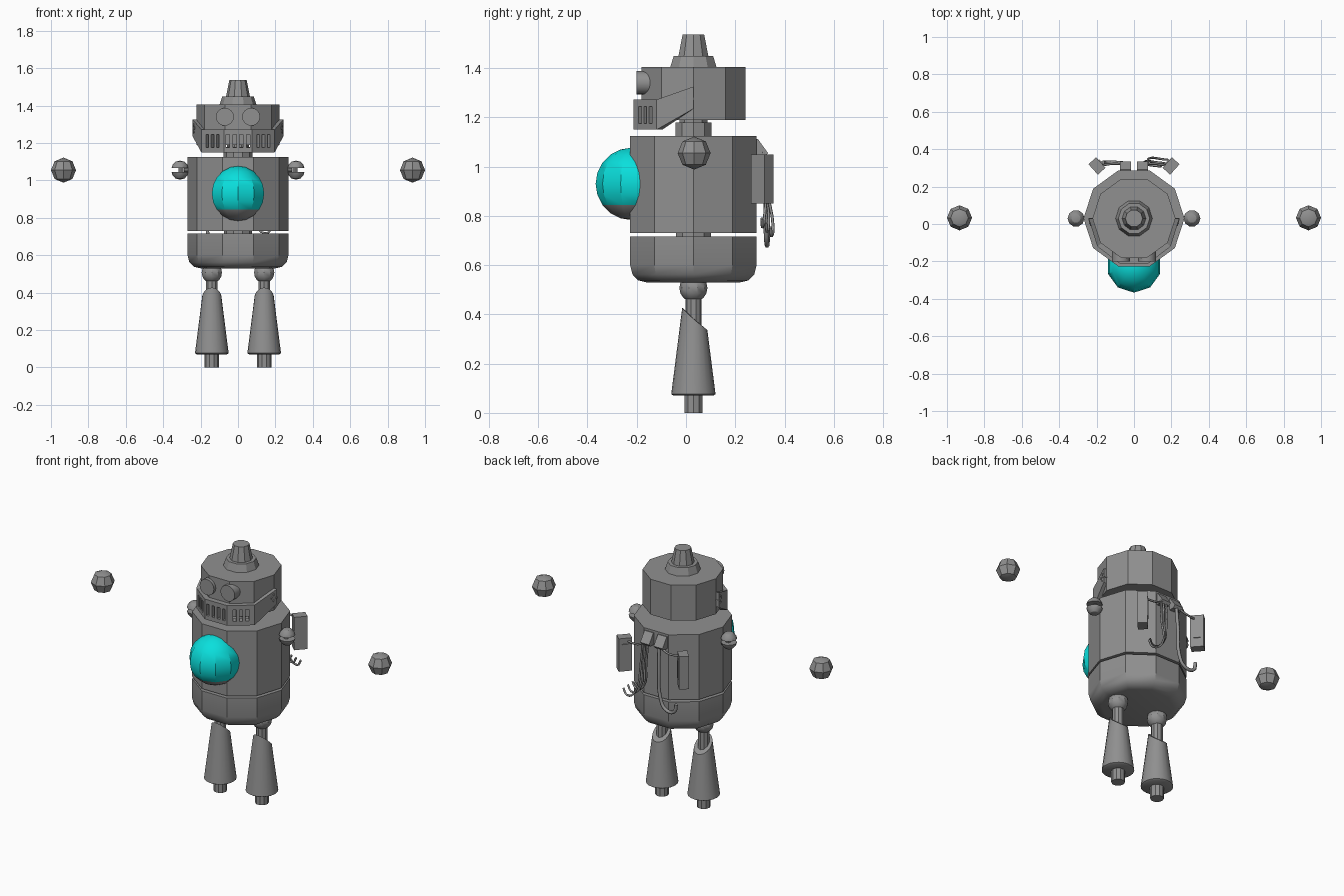
import bpy, bmesh, math
from mathutils import Matrix, Vector

if "Cube" in bpy.data.objects:
    bpy.data.objects.remove(bpy.data.objects["Cube"])

CY = 0.03  # y of the main axis


def material(name, rgb):
    m = bpy.data.materials.new(name)
    m.diffuse_color = (*rgb, 1)
    m.use_nodes = True
    m.node_tree.nodes["Principled BSDF"].inputs["Base Color"].default_value = m.diffuse_color
    return m


GREY = material("metal_grey", (0.28, 0.28, 0.28))
TEAL = material("glass_teal", (0.003, 0.74, 0.72))


def finish(name, bm, mats=(GREY,), smooth=True):
    bmesh.ops.remove_doubles(bm, verts=bm.verts, dist=1e-5)
    bmesh.ops.recalc_face_normals(bm, faces=bm.faces)
    me = bpy.data.meshes.new(name)
    bm.to_mesh(me)
    bm.free()
    ob = bpy.data.objects.new(name, me)
    bpy.context.collection.objects.link(ob)
    for m in mats:
        me.materials.append(m)
    if smooth:
        bpy.ops.object.select_all(action='DESELECT')
        ob.select_set(True)
        bpy.context.view_layer.objects.active = ob
        bpy.ops.object.shade_smooth_by_angle(angle=math.radians(32))
    return ob


def lathe(name, profile, x=0, y=CY, n=10, height=None):
    """Spin a (radius, z) profile; height optionally bends z by (r, z, angle)."""
    bm = bmesh.new()
    rings = []
    for r, z in profile:
        ring = []
        for i in range(n):
            a = math.tau * i / n
            rr, zz = height(r, z, a) if height else (r, z)
            ring.append(bm.verts.new((x + rr * math.cos(a), y + rr * math.sin(a), zz)))
        rings.append(ring)
    for lo, hi in zip(rings, rings[1:]):
        for i in range(n):
            j = (i + 1) % n
            bm.faces.new((lo[i], lo[j], hi[j], hi[i]))
    for ring, (r, z) in zip((rings[0], rings[-1]), (profile[0], profile[-1])):
        if r > 0:
            bm.faces.new(ring)
    return finish(name, bm)


def add_box(bm, size, mat):
    bmesh.ops.create_cube(bm, size=1, matrix=mat @ Matrix.Diagonal((*size, 1)))


def ball(name, r, loc, u=8, v=4):
    bm = bmesh.new()
    bmesh.ops.create_uvsphere(bm, u_segments=u, v_segments=v, radius=r,
                              matrix=Matrix.Translation(loc))
    return finish(name, bm)


def rod(name, r, a, b, n=12):
    a, b = Vector(a), Vector(b)
    rot = (b - a).to_track_quat('Z', 'Y').to_matrix().to_4x4()
    bm = bmesh.new()
    bmesh.ops.create_cone(bm, cap_ends=True, segments=n, radius1=r, radius2=r,
                          depth=(b - a).length,
                          matrix=Matrix.Translation((a + b) / 2) @ rot)
    return finish(name, bm)


def cable(name, pts, r=0.008):
    cu = bpy.data.curves.new(name, 'CURVE')
    cu.dimensions = '3D'
    cu.bevel_depth, cu.bevel_resolution, cu.resolution_u = r, 1, 4
    cu.use_fill_caps = True
    sp = cu.splines.new('BEZIER')
    sp.bezier_points.add(len(pts) - 1)
    for p, co in zip(sp.bezier_points, pts):
        p.co = co
        p.handle_left_type = p.handle_right_type = 'AUTO'
    cu.materials.append(GREY)
    ob = bpy.data.objects.new(name, cu)
    bpy.context.collection.objects.link(ob)


# Body: rounded hip drum, waist core, torso, neck
lathe("hip_drum", [(0.2, 0.53), (0.235, 0.538), (0.26, 0.562), (0.27, 0.6), (0.27, 0.717)])
lathe("waist_core", [(0.075, 0.7), (0.075, 0.74)])
lathe("torso", [(0.27, 0.73), (0.27, 1.125)])
lathe("neck", [(0.077, 1.12), (0.077, 1.18), (0.06, 1.18), (0.06, 1.2)])

# Head and stepped cap
lathe("head", [(0.222, 1.19), (0.222, 1.405)])
lathe("cap_base", [(0.1, 1.4), (0.084, 1.45)])
lathe("cap_cone", [(0.064, 1.448), (0.046, 1.537)])

# Chest dome, with a grey underside
bm = bmesh.new()
turn = Matrix.Translation((0, -0.22, 0.93)) @ Matrix.Rotation(math.radians(0), 4, 'Z')
bmesh.ops.create_uvsphere(bm, u_segments=10, v_segments=10, radius=0.147, matrix=turn)
for f in bm.faces:
    f.material_index = 1 if f.calc_center_median().z < 0.845 else 0
finish("chest_dome", bm, (TEAL, GREY))

# Jaw guard: half ring in front of the head, tapering up to the hinges
bm = bmesh.new()
rows = []
for k in range(6):
    a = math.radians(180 + 36 * k)
    lo, hi = (1.235, 1.325) if k in (0, 5) else (1.15, 1.272)
    ring = []
    for r, z in ((0.255, lo), (0.255, hi), (0.215, hi), (0.215, lo)):
        ring.append(bm.verts.new((0.95 * r * math.cos(a), CY + r * math.sin(a), z)))
    rows.append(ring)
for p, q in zip(rows, rows[1:]):
    for i in range(4):
        j = (i + 1) % 4
        bm.faces.new((p[i], p[j], q[j], q[i]))
bm.faces.new(rows[0])
bm.faces.new(rows[-1])
jaw = finish("jaw_guard", bm, smooth=False)

# Slots cut through the jaw guard
bm = bmesh.new()
for ang, offsets in ((-36, (-0.03, 0.005, 0.04)), (0, (-0.054, -0.018, 0.018, 0.054)),
                     (36, (-0.04, -0.005, 0.03))):
    for o in offsets:
        m = (Matrix.Translation((0, CY, 1.21)) @ Matrix.Rotation(math.radians(ang), 4, 'Z')
             @ Matrix.Translation((o, -0.235, 0)))
        add_box(bm, (0.018, 0.07, 0.07), m)
cutter = finish("slot_cutter", bm, smooth=False)
cutter.hide_render = True
cutter.display_type = 'WIRE'
mod = jaw.modifiers.new("slots", 'BOOLEAN')
mod.operation, mod.solver, mod.object = 'DIFFERENCE', 'EXACT', cutter
bpy.context.view_layer.objects.active = jaw
bpy.ops.object.modifier_apply(modifier="slots")
bpy.data.objects.remove(cutter)

# Parts mirrored left and right
for s, side in ((1, "right"), (-1, "left")):
    rod(f"eye_{side}", 0.048, (s * 0.07, -0.2, 1.34), (s * 0.07, -0.12, 1.34), 16)
    for i, (dy, dz) in enumerate(((-0.035, 0.005), (-0.02, 0.022), (-0.005, 0), (-0.022, -0.016))):
        y = CY + dy
        x = 0.242 + dy * 0.32
        rod(f"hinge_bolt_{side}_{i}", 0.008, (s * (x - 0.02), y, 1.275 + dz),
            (s * (x + 0.004), y, 1.275 + dz), 6)

    # Split shoulder ball and floating hand
    lathe(f"shoulder_upper_{side}", [(0.045, 1.066), (0.04, 1.083), (0.024, 1.1), (0, 1.106)],
          x=s * 0.31, n=10)
    lathe(f"shoulder_lower_{side}", [(0, 1.004), (0.024, 1.01), (0.04, 1.027), (0.045, 1.044)],
          x=s * 0.31, n=10)
    rod(f"shoulder_axle_{side}", 0.012, (s * 0.25, CY, 1.055), (s * 0.29, CY, 1.055), 8)
    rod(f"shoulder_pin_{side}", 0.014, (s * 0.305, CY, 1.03), (s * 0.305, CY, 1.08), 8)
    ball(f"hand_{side}", 0.067, (s * 0.933, CY + 0.003, 1.055))

    # Leg: hip ball, thigh rod, slant-cut shin and foot peg
    x = s * 0.14
    ball(f"hip_ball_{side}", 0.057, (x, CY, 0.507), 10, 8)
    rod(f"thigh_{side}", 0.033, (x, CY, 0.3), (x, CY, 0.53), 10)

    def slant(r, z, a):
        if z < 0.3:
            return r, z
        z = 0.382 - 0.045 * math.sin(a)
        return 0.09 - 0.125 * (z - 0.07), z
    lathe(f"shin_{side}", [(0.08, 0.07), (0.09, 0.076), (0.05, 0.385)], x=x, n=20, height=slant)
    lathe(f"foot_peg_{side}", [(0.038, 0), (0.038, 0.08)], x=x)

    # Back socket: wedge under the torso rim
    bm = bmesh.new()
    outline = ((0.275, 1.11), (0.292, 1.112), (0.333, 1.055), (0.32, 1.04), (0.275, 1.04))
    a, b = ([bm.verts.new((s * 0.045 + d, y, z)) for y, z in outline] for d in (-0.03, 0.03))
    bm.faces.new(a)
    bm.faces.new(b)
    for i in range(5):
        j = (i + 1) % 5
        bm.faces.new((a[i], a[j], b[j], b[i]))
    finish(f"back_socket_{side}", bm, smooth=False)

    # Angled side pack with a raised panel and a link to its socket
    m = Matrix.Translation((s * 0.198, 0.31, 0.95)) @ Matrix.Rotation(s * math.radians(48), 4, 'Z')
    bm = bmesh.new()
    add_box(bm, (0.075, 0.055, 0.2), m)
    finish(f"side_pack_{side}", bm, smooth=False)
    bm = bmesh.new()
    add_box(bm, (0.04, 0.008, 0.11), m @ Matrix.Translation((0, 0.029, 0.01)))
    finish(f"pack_panel_{side}", bm, smooth=False)
    cable(f"pack_link_{side}", [(s * 0.065, 0.32, 1.045), (s * 0.11, 0.322, 1.03),
                                (s * 0.18, 0.312, 1.03)], 0.006)

# Hanging hoses: one long hook and three thin strands
cable("long_hose", [(-0.04, 0.315, 1.06), (-0.045, 0.325, 0.9), (-0.055, 0.325, 0.75),
                    (-0.09, 0.328, 0.69), (-0.15, 0.33, 0.69), (-0.165, 0.33, 0.74)], 0.01)
for i in range(3):
    d = i * 0.018
    cable(f"thin_hose_{i}", [(0.035 + d, 0.315, 1.06), (0.04 + d, 0.325, 0.93),
                             (0.06 + d, 0.318 + d, 0.79 - d), (0.12 + d, 0.31 + d, 0.755 - d),
                             (0.145 + d, 0.308 + d, 0.79 - d)], 0.006)
